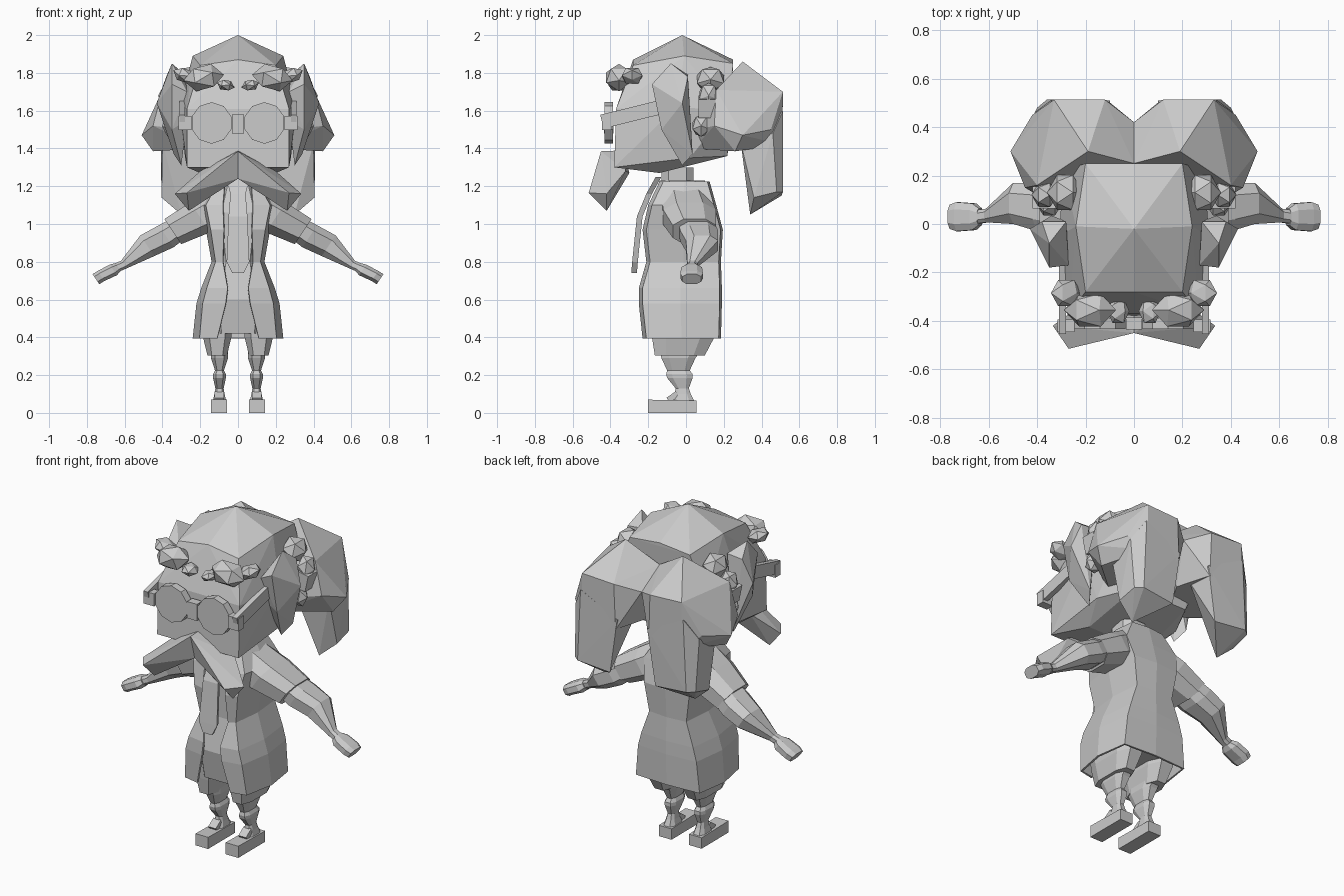
import bpy, bmesh, math
from mathutils import Vector, Matrix

cube = bpy.data.objects.get("Cube")
if cube:
    bpy.data.objects.remove(cube)

clay = bpy.data.materials.new("clay_grey")
clay.use_nodes = True
GREY = (0.6, 0.6, 0.6, 1)
clay.diffuse_color = GREY
clay.node_tree.nodes["Principled BSDF"].inputs["Base Color"].default_value = GREY


def finish(name, bm, mirror=True, thick=0):
    bmesh.ops.recalc_face_normals(bm, faces=bm.faces)
    mesh = bpy.data.meshes.new(name)
    bm.to_mesh(mesh)
    bm.free()
    mesh.materials.append(clay)
    ob = bpy.data.objects.new(name, mesh)
    bpy.context.collection.objects.link(ob)
    if thick:
        ob.modifiers.new("Cloth", 'SOLIDIFY').thickness = thick
    if mirror:
        m = ob.modifiers.new("Mirror", 'MIRROR')
        m.use_mirror_merge = False
    return ob


def hull(name, pts, mirror=True):
    """Faceted lump wrapped around a few points."""
    bm = bmesh.new()
    for p in pts:
        bm.verts.new(p)
    res = bmesh.ops.convex_hull(bm, input=bm.verts)
    junk = {v for v in res["geom_interior"] if isinstance(v, bmesh.types.BMVert)}
    bmesh.ops.delete(bm, geom=list(junk), context='VERTS')
    return finish(name, bm, mirror)


def loft(name, rings, mirror=True, closed=True, thick=0):
    """Skin a list of equal-length point rings."""
    bm = bmesh.new()
    rows = [[bm.verts.new(p) for p in r] for r in rings]
    n = len(rows[0])
    for a, b in zip(rows, rows[1:]):
        for i in range(n if closed else n - 1):
            j = (i + 1) % n
            bm.faces.new((a[i], a[j], b[j], b[i]))
    if closed:
        bm.faces.new(rows[0])
        bm.faces.new(rows[-1])
    return finish(name, bm, mirror, thick)


def ring(z, cx, y0, y1, rx):
    """Eight-sided horizontal section between y0 and y1."""
    cy, ry = (y0 + y1) / 2, (y1 - y0) / 2
    shape = [(-.55, -1), (.55, -1), (1, -.55), (1, .55), (.55, 1), (-.55, 1), (-1, .55), (-1, -.55)]
    return [(cx + u * rx, cy + v * ry, z) for u, v in shape]


def box(name, loc, size, tilt=0, axis='X', mirror=True):
    bm = bmesh.new()
    mat = Matrix.Translation(loc) @ Matrix.Rotation(math.radians(tilt), 4, axis) @ Matrix.Diagonal((*size, 1))
    bmesh.ops.create_cube(bm, size=1, matrix=mat)
    return finish(name, bm, mirror)


def gem(name, loc, size, tilt=0):
    """Angular twenty-sided pebble."""
    bm = bmesh.new()
    mat = Matrix.Translation(loc) @ Matrix.Rotation(math.radians(tilt), 4, 'Y') @ Matrix.Diagonal((*size, 1))
    bmesh.ops.create_icosphere(bm, subdivisions=1, radius=.53,
                               matrix=mat @ Matrix.Rotation(math.pi / 2, 4, 'Y'))
    return finish(name, bm)


def both(pts):
    return pts + [(-x, y, z) for x, y, z in pts if x]


# Head
hull("head", both([(0, -.02, 2), (.24, -.01, 1.89), (0, -.28, 1.87), (.2, -.28, 1.84),
                   (0, .25, 1.87), (.2, .25, 1.85), (.31, -.05, 1.62), (.27, -.37, 1.61),
                   (.29, .22, 1.6), (.27, -.38, 1.3), (.2, -.14, 1.27), (.28, .02, 1.35),
                   (.18, .22, 1.36)]), mirror=False)
loft("neck", [ring(1.3, 0, -.13, .04, .08), ring(1.18, 0, -.13, .04, .08)], mirror=False)

# Back hair: a domed lobe with a tapering lock on each side
hull("hair_lobe", [(.19, .3, 1.86), (0, .42, 1.64), (0, .25, 1.74), (.12, .513, 1.69), (.33, .513, 1.7),
                   (.42, .45, 1.5), (.51, .3, 1.47), (.45, .26, 1.385), (.45, .15, 1.52), (.4, .16, 1.71),
                   (.05, .3, 1.42), (.3, .06, 1.5), (.2, .04, 1.4), (.11, .51, 1.42), (.33, .51, 1.42)])
hull("hair_lock", [(.1, .51, 1.48), (.34, .513, 1.6), (.41, .46, 1.48), (.09, .36, 1.44), (.4, .29, 1.43),
                   (.15, .505, 1.15), (.36, .513, 1.17), (.4, .48, 1.17), (.3, .34, 1.05), (.405, .36, 1.14)])

# Side tufts and ears
hull("side_tuft", [(.35, -.08, 1.85), (.35, -.18, 1.74), (.27, -.17, 1.7), (.43, -.02, 1.64), (.38, .01, 1.78),
                   (.28, .01, 1.79), (.27, -.13, 1.55), (.3, -.02, 1.31), (.34, .035, 1.37), (.35, -.13, 1.5)])
gem("ear_curl", (.285, .13, 1.765), (.14, .16, .14))
gem("ear_top", (.37, .12, 1.68), (.1, .11, .14))
box("ear_middle", (.36, .11, 1.62), (.1, .09, .1), 12, 'Y')
gem("ear_lobe", (.35, .08, 1.52), (.1, .1, .12))

# Eyebrows made of three pebbles each
gem("brow_main", (.182, -.355, 1.775), (.205, .15, .14), 8)
gem("brow_outer", (.28, -.285, 1.785), (.13, .12, .08), -25)
gem("brow_inner", (.065, -.36, 1.735), (.09, .11, .06), -15)

# Glasses
bm = bmesh.new()
bmesh.ops.create_cone(bm, cap_ends=True, segments=10, radius1=.11, radius2=.11, depth=.045,
                      matrix=Matrix.Translation((.14, -.41, 1.535)) @ Matrix.Rotation(math.pi / 2, 4, 'X'))
finish("lens", bm)
box("glasses_bridge", (0, -.41, 1.53), (.065, .05, .1), mirror=False)
box("glasses_hinge", (.28, -.42, 1.535), (.07, .05, .075))
box("glasses_temple", (.295, -.29, 1.58), (.03, .32, .075), 14)

# Moustache
hull("moustache", [(0, -.45, 1.385), (0, -.41, 1.24), (0, -.33, 1.39), (0, -.3, 1.27), (.09, -.4, 1.22),
                   (.27, -.515, 1.165), (.335, -.42, 1.16), (.26, -.42, 1.07), (.2, -.32, 1.28)])

# Shirt and trousers seat
loft("shirt", [ring(z, 0, a, b, r) for z, a, b, r in
               [(1.23, -.14, .1, .09), (1.06, -.19, .15, .16), (.8, -.18, .16, .115),
                (.6, -.22, .16, .17), (.42, -.19, .15, .16)]], mirror=False)


# Open coat: each row is height, front, back, half width, opening half width
def coat_row(z, y0, y1, rx, gap):
    half = [(gap, y0), (rx * .85, y0 + .02), (rx, (y0 + y1) / 2), (rx * .88, y1 - .012), (0, y1)]
    return [(x, y, z) for x, y in half] + [(-x, y, z) for x, y in reversed(half[:-1])]


loft("coat", [coat_row(*r) for r in [(1.225, -.14, .125, .12, .07), (1.1, -.2, .16, .2, .08),
                                     (.97, -.23, .195, .17, .075), (.8, -.21, .185, .14, .08),
                                     (.66, -.25, .19, .195, .055), (.58, -.25, .19, .22, .065),
                                     (.395, -.23, .185, .24, .11)]],
     mirror=False, closed=False, thick=.012)

# Necktie
loft("necktie", [[(-w, y, z), (w, y, z), (w * .8, y + .03, z), (-w * .8, y + .03, z)] for z, y, w in
                 [(1.25, -.16, .065), (1.16, -.21, .04), (1.04, -.26, .05), (.8, -.285, .06), (.74, -.29, .03)]],
     mirror=False)

# Arms: sections set square to a path running out and down
up = Vector((.56, 0, .83))


def arm_ring(x, y, z, h, d):
    return [Vector((x, y, z)) + up * h * s + Vector((0, d * t, 0))
            for s, t in [(1, .5), (.5, 1), (-.5, 1), (-1, .5), (-1, -.5), (-.5, -1), (.5, -1), (1, -.5)]]


loft("sleeve", [arm_ring(*r) for r in [(.08, 0, 1.1, .1, .13), (.2, .02, 1.035, .095, .14),
                                       (.345, .045, .96, .08, .115)]])
loft("forearm", [arm_ring(*r) for r in [(.28, .05, 1, .06, .095), (.38, .07, .935, .07, .1),
                                        (.48, .085, .885, .066, .085), (.605, .035, .785, .025, .028),
                                        (.64, .03, .77, .025, .028)]])
loft("hand", [arm_ring(*r) for r in [(.635, .03, .772, .025, .035), (.66, .03, .757, .034, .055),
                                     (.725, .03, .725, .032, .06), (.752, .03, .708, .032, .05)]])

# Legs and shoes
loft("trouser_leg", [ring(z, .11, a, b, r) for z, a, b, r in
                     [(.5, -.19, .16, .085), (.4, -.18, .15, .075), (.305, -.165, .1, .052)]])
loft("shin", [ring(z, .098, a, b, r) for z, a, b, r in
              [(.33, -.14, .08, .045), (.29, -.13, .05, .045), (.225, -.1, .02, .024), (.205, -.105, .035, .034),
               (.185, -.1, .035, .034), (.13, -.055, .015, .022), (.1, -.06, .025, .027), (.06, -.08, .045, .036)]])
hull("shoe", [(x, y, z) for x in (.058, .142) for y, z in [(-.2, 0), (.055, 0), (-.2, .07), (.055, .065)]])
box("shoe_tongue", (.1, -.07, .085), (.05, .06, .03), 35)
